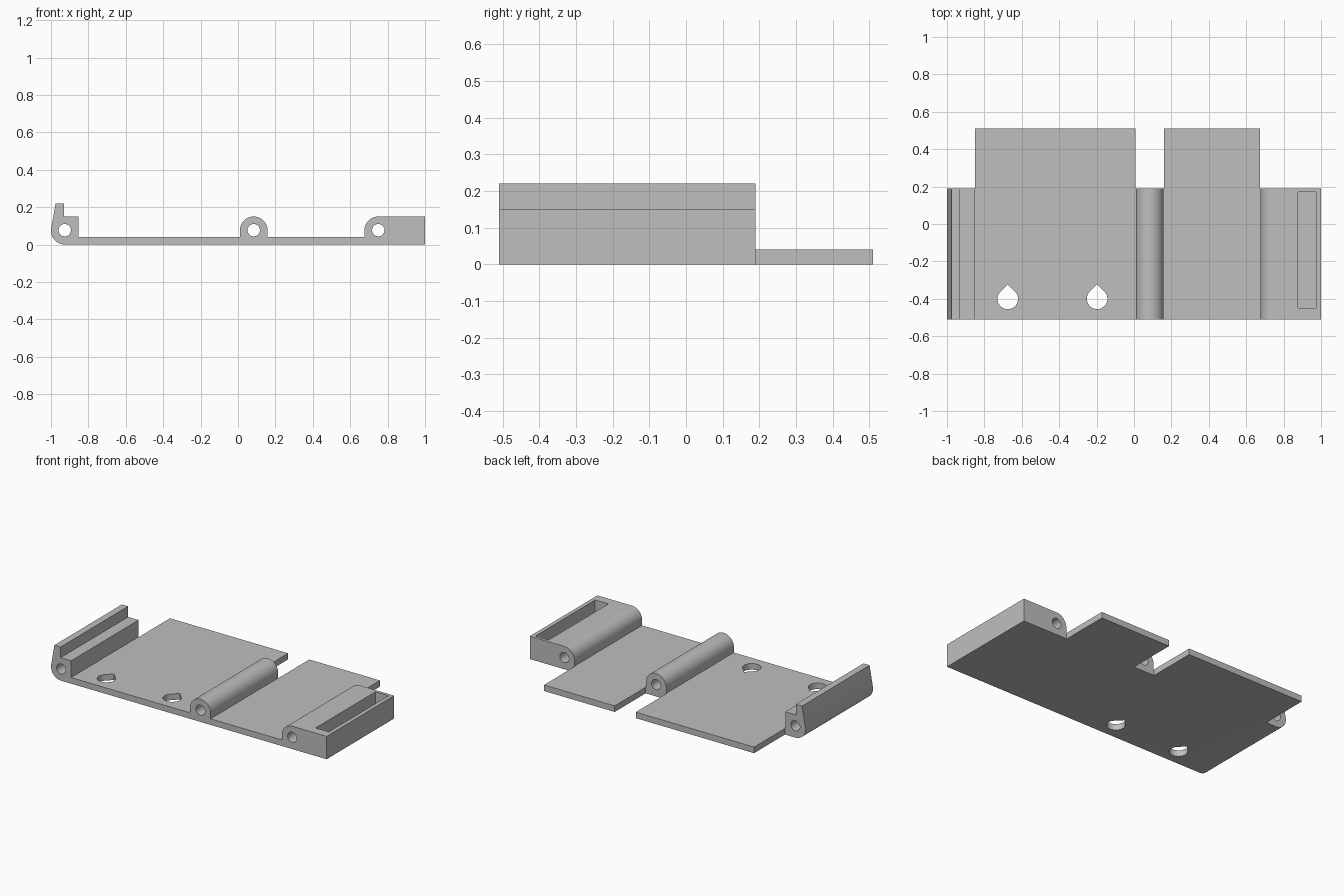
import bpy
import bmesh
from math import cos, sin, radians
from mathutils import Vector

default = bpy.data.objects.get("Cube")
if default:
    bpy.data.objects.remove(default, do_unlink=True)

grey = bpy.data.materials.new("light_grey")
grey.use_nodes = True
grey.diffuse_color = (0.52, 0.52, 0.52, 1)
grey.node_tree.nodes["Principled BSDF"].inputs["Base Color"].default_value = grey.diffuse_color

FRONT, BODY_BACK, TAB_BACK = -0.51, 0.19, 0.51
PLATE, RIB_TOP, RIB_R, PIN_Z = 0.04, 0.15, 0.074, 0.077


def arc(cx, cy, r, start, end, steps=24):
    """Points along an arc, angles in degrees."""
    angles = [radians(start + (end - start) * i / steps) for i in range(steps + 1)]
    return [(cx + r * cos(a), cy + r * sin(a)) for a in angles]


def prism(name, points, to_3d, direction):
    """Extrude a flat outline into a closed solid."""
    bm = bmesh.new()
    face = bm.faces.new([bm.verts.new(to_3d(u, v)) for u, v in points])
    grown = bmesh.ops.extrude_face_region(bm, geom=[face])["geom"]
    moved = [g for g in grown if isinstance(g, bmesh.types.BMVert)]
    bmesh.ops.translate(bm, verts=moved, vec=Vector(direction))
    bmesh.ops.recalc_face_normals(bm, faces=bm.faces)
    mesh = bpy.data.meshes.new(name)
    bm.to_mesh(mesh)
    bm.free()
    mesh.materials.append(grey)
    obj = bpy.data.objects.new(name, mesh)
    bpy.context.collection.objects.link(obj)
    return obj


def along_y(name, points, y0, y1):
    return prism(name, points, lambda x, z: (x, y0, z), (0, y1 - y0, 0))


def along_z(name, points, z0, z1):
    return prism(name, points, lambda x, y: (x, y, z0), (0, 0, z1 - z0))


def rect(x0, x1, y0, y1):
    return [(x0, y0), (x1, y0), (x1, y1), (x0, y1)]


# Cross-section: clip lip, plate, round hinge rib, slotted end block
profile = [(1, 0), (1, RIB_TOP)]
profile += arc(0.75, RIB_TOP - RIB_R, RIB_R, 90, 180)
profile += [(0.676, PLATE), (0.158, PLATE)]
profile += arc(0.084, RIB_TOP - RIB_R, RIB_R, 0, 180, 48)
profile += [(0.01, PLATE), (-0.854, PLATE), (-0.854, RIB_TOP),
            (-0.93, RIB_TOP), (-0.93, 0.22), (-0.975, 0.22)]
profile += arc(-0.926, RIB_R, RIB_R, 172, 270)
bracket = along_y("bracket_plate", profile, FRONT, TAB_BACK)

cutters = []
# Rear notches that leave the two plate tabs
for x0, x1 in ((-1.1, -0.851), (0.007, 0.16), (0.673, 1.1)):
    cutters.append(along_z("rear_notch", rect(x0, x1, BODY_BACK, 0.6), -0.1, 0.4))

# Pin bores through the ribs
for x in (-0.926, 0.084, 0.75):
    bore = arc(x, PIN_Z, 0.033, 0, 360, 32)[:-1]
    cutters.append(along_y("pin_bore", bore, -0.6, 0.6))

# Teardrop holes in the plate
for x in (-0.675, -0.197):
    drop = arc(x, -0.4, 0.055, 135, 405, 36) + [(x, -0.4 + 0.055 * 2 ** 0.5)]
    cutters.append(along_z("teardrop_hole", drop, -0.1, 0.1))

# Pocket in the end block
cutters.append(along_z("block_slot", rect(0.878, 0.974, -0.45, 0.17), PLATE, 0.3))

bpy.ops.object.select_all(action="DESELECT")
bpy.context.view_layer.objects.active = bracket
bracket.select_set(True)
for cutter in cutters:
    cutter.hide_render = True
    mod = bracket.modifiers.new(cutter.name, "BOOLEAN")
    mod.operation = "DIFFERENCE"
    mod.solver = "EXACT"
    mod.object = cutter
    bpy.ops.object.modifier_apply(modifier=mod.name)
    bpy.data.objects.remove(cutter, do_unlink=True)

bpy.ops.object.shade_smooth_by_angle(angle=radians(30))
